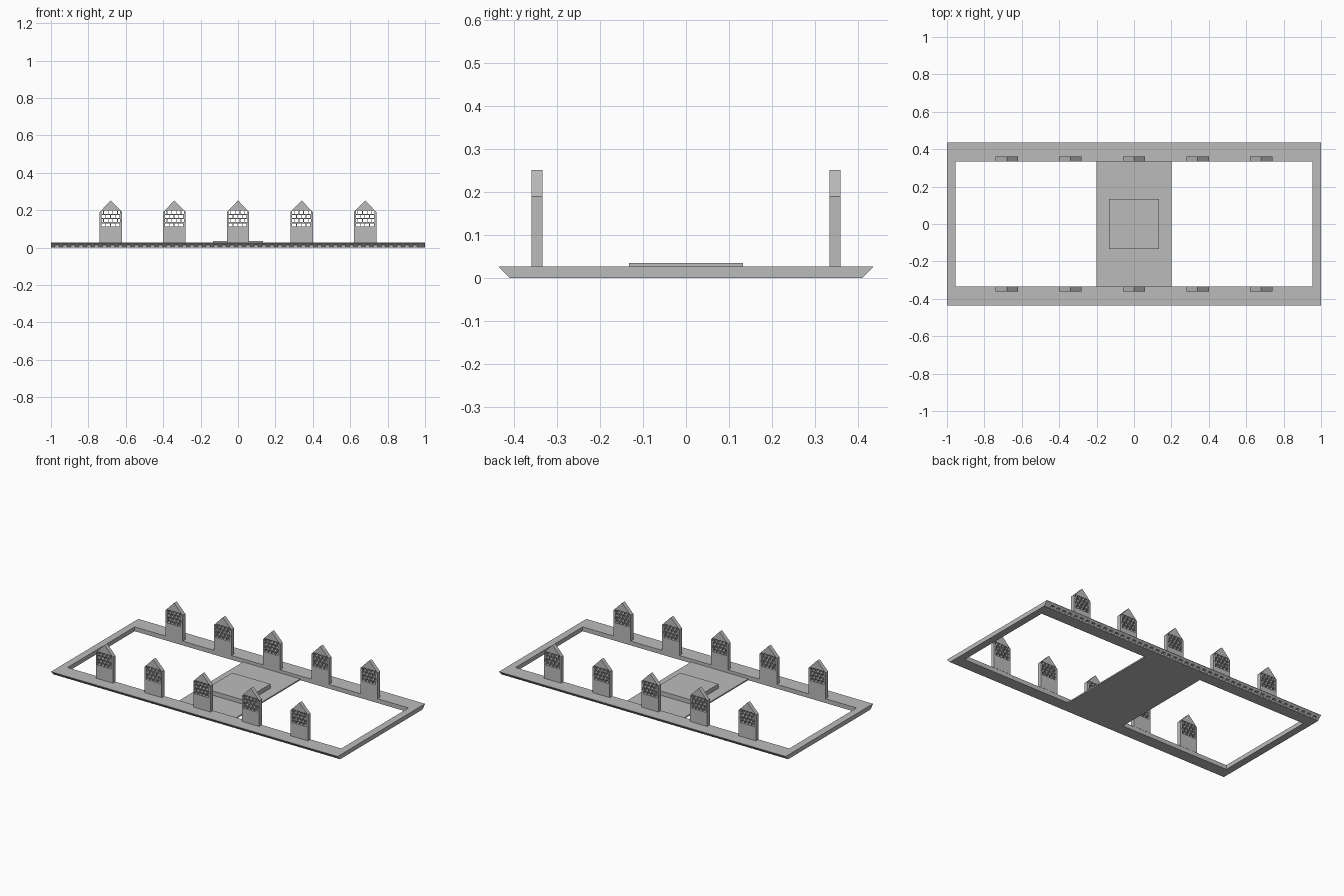
import bpy
from math import pi

if "Cube" in bpy.data.objects:
    bpy.data.objects.remove(bpy.data.objects["Cube"], do_unlink=True)

GREY = 0.5
stone = bpy.data.materials.new("grey stone")
stone.use_nodes = True
stone.diffuse_color = (GREY, GREY, GREY, 1)
stone.node_tree.nodes["Principled BSDF"].inputs["Base Color"].default_value = (GREY, GREY, GREY, 1)


def rect(x0, x1, y0, y1):
    return [(x0, y0), (x1, y0), (x1, y1), (x0, y1)]


def prism(name, loops, depth, location, rotation=(0, 0, 0)):
    """Extrude a flat outline (further loops are holes) about its own plane, as a mesh."""
    curve = bpy.data.curves.new(name, "CURVE")
    curve.dimensions = "2D"
    curve.fill_mode = "BOTH"
    curve.extrude = depth / 2
    for loop in loops:
        spline = curve.splines.new("POLY")
        spline.points.add(len(loop) - 1)
        for point, (x, y) in zip(spline.points, loop):
            point.co = (x, y, 0, 1)
        spline.use_cyclic_u = True
    temp = bpy.data.objects.new(name + " outline", curve)
    bpy.context.collection.objects.link(temp)
    bpy.context.view_layer.update()
    graph = bpy.context.evaluated_depsgraph_get()
    mesh = bpy.data.meshes.new_from_object(temp.evaluated_get(graph))
    bpy.data.objects.remove(temp, do_unlink=True)
    mesh.name = name
    mesh.materials.clear()
    mesh.materials.append(stone)
    mesh.shade_flat()
    return place(name, mesh, location, rotation)


def place(name, mesh, location, rotation=(0, 0, 0)):
    obj = bpy.data.objects.new(name, mesh)
    obj.location, obj.rotation_euler = location, rotation
    bpy.context.collection.objects.link(obj)
    return obj


TOP, WALL, EDGE = 0.027, 0.41, 0.435

# Base frame, thin central floor and raised platform
prism("base_frame", [rect(-1, 1, -WALL, WALL), rect(-0.955, 0.955, -0.335, 0.335)],
      TOP, (0, 0, TOP / 2))
prism("central_floor", [rect(-0.2, 0.2, -0.335, 0.335)], 0.008, (0, 0, 0.004))
prism("platform", [rect(-0.133, 0.133, -0.133, 0.133)], 0.027, (0, 0, 0.0215))

# Sloping cornice with a row of small brackets along front and back
LIP = 0.015
lip = [(WALL, LIP), (WALL + LIP, LIP), (EDGE, 0.025), (EDGE, TOP), (WALL, TOP)]
bracket = [(WALL, 0), (WALL + LIP, LIP), (WALL, LIP)]
COUNT = 47
pitch = 2 / COUNT
for side, turn in (("back", pi / 2), ("front", -pi / 2)):
    spin = (pi / 2, 0, turn)
    prism(side + "_cornice", [lip], 2, (0, 0, 0), spin)
    first = prism(side + "_bracket", [bracket], pitch * 0.5, (-1 + pitch / 4, 0, 0), spin)
    for i in range(1, COUNT):
        place(side + "_bracket", first.data, (-1 + pitch * (i + 0.25), 0, 0), spin)
    place(side + "_end_bracket", first.data, (1 - pitch / 4, 0, 0), spin)

# Gabled posts pierced by a staggered lattice window
HALF, LOW, HIGH, ROWS, COLS, BAR = 0.05, 0.113, 0.197, 4, 4, 0.0055
loops = [[(-0.06, TOP), (0.06, TOP), (0.06, 0.19), (0, 0.252), (-0.06, 0.19)]]
row_step = (HIGH - LOW + BAR) / ROWS
col_step = 2 * HALF / COLS
for r in range(ROWS):
    z = LOW + r * row_step
    shift = col_step / 2 * (r % 2)
    for c in range(-1, COLS):
        x0 = max(-HALF, -HALF + c * col_step + shift)
        x1 = min(HALF, -HALF + (c + 1) * col_step + shift - BAR * 0.7)
        if x1 - x0 > BAR:
            loops.append(rect(x0, x1, z, z + row_step - BAR))

post = None
for side, y in (("front", -0.347), ("back", 0.347)):
    for i in range(-2, 3):
        where, spin = (0.34 * i, y, 0), (pi / 2, 0, 0)
        if post is None:
            post = prism(side + "_window_post", loops, 0.026, where, spin)
        else:
            place(side + "_window_post", post.data, where, spin)
